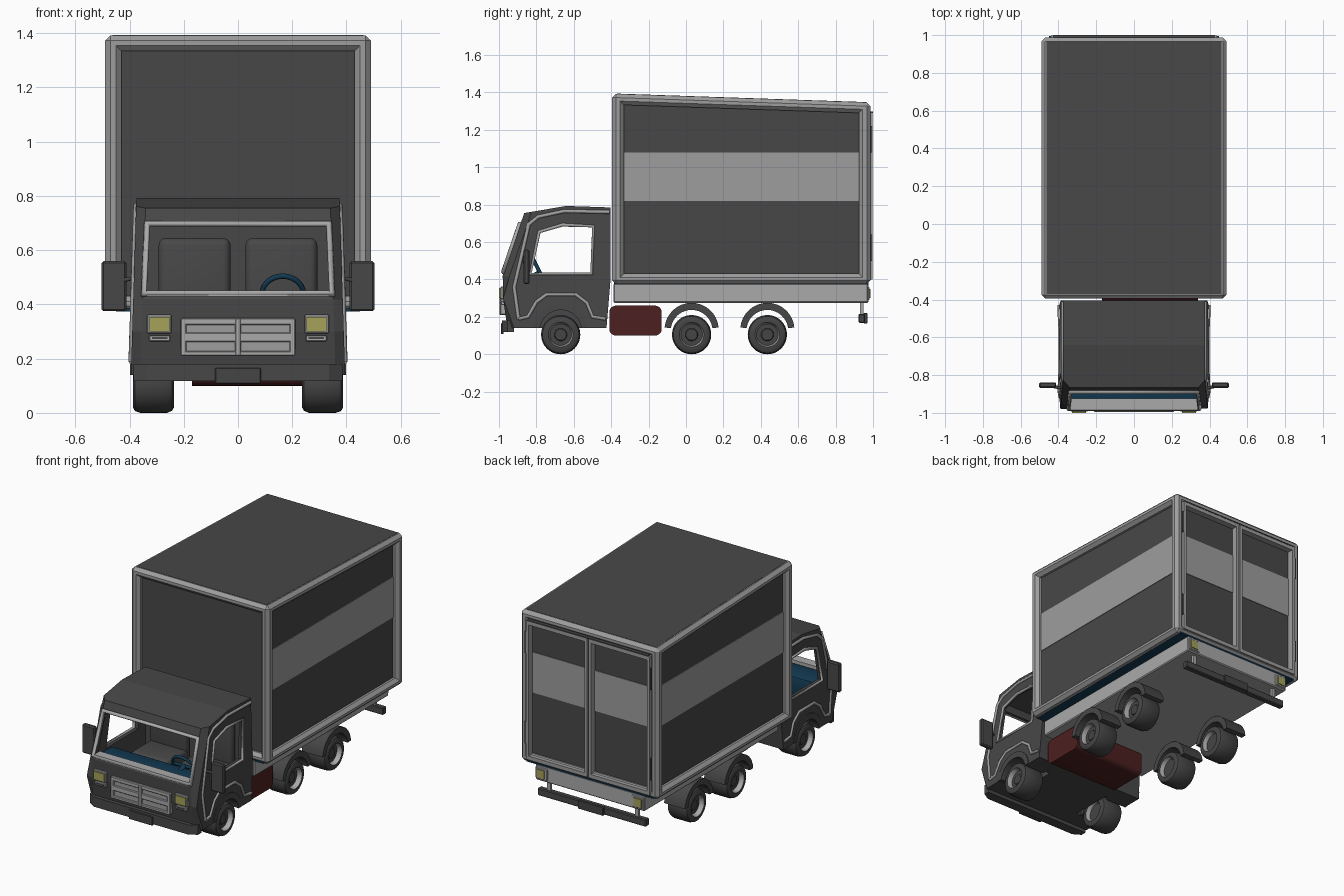
import bpy, bmesh, math
from mathutils import Vector

if "Cube" in bpy.data.objects:
    bpy.data.objects.remove(bpy.data.objects["Cube"])


def material(name, r, g, b):
    m = bpy.data.materials.new(name)
    m.diffuse_color = (r, g, b, 1)
    m.use_nodes = True
    m.node_tree.nodes["Principled BSDF"].inputs["Base Color"].default_value = m.diffuse_color
    return m


DARK = material("dark grey", .064, .064, .064)
TYRE = material("tyre grey", .058, .058, .058)
FRAME = material("frame grey", .34, .34, .34)
LIGHT = material("light grey", .40, .40, .40)
YELLOW = material("lamp yellow", .38, .36, .10)
RED = material("dark red", .074, .014, .014)
BLUE = material("dark blue", .006, .042, .085)


def finish(name, bm, mats, smooth=False):
    bmesh.ops.recalc_face_normals(bm, faces=bm.faces[:])
    me = bpy.data.meshes.new(name)
    bm.to_mesh(me)
    bm.free()
    for m in mats:
        me.materials.append(m)
    ob = bpy.data.objects.new(name, me)
    bpy.context.collection.objects.link(ob)
    if smooth:
        bpy.ops.object.select_all(action='DESELECT')
        ob.select_set(True)
        bpy.context.view_layer.objects.active = ob
        bpy.ops.object.shade_smooth_by_angle(angle=math.radians(35))
    return ob


def box(name, x, y, z, mat, bevel=0, seg=1, fn=None):
    bm = bmesh.new()
    bmesh.ops.create_cube(bm, size=1)
    for v in bm.verts:
        v.co = Vector([(a + b) / 2 + c * (b - a) for (a, b), c in zip((x, y, z), v.co)])
    if bevel:
        bmesh.ops.bevel(bm, geom=bm.edges[:], offset=bevel, segments=seg, profile=.5,
                        affect='EDGES', clamp_overlap=True)
    if fn:
        for v in bm.verts:
            fn(v.co)
    return finish(name, bm, [mat], seg > 1)


def pair(name, x, y, z, mat, **kw):
    box(name + "_right", x, y, z, mat, **kw)
    box(name + "_left", (-x[1], -x[0]), y, z, mat, **kw)


def prism(name, poly, a, b, mat, smooth=False, corner=0):
    # side-view outline (y, z) swept from x = a(z) to x = b(z); corner chamfers the front uprights
    bm = bmesh.new()
    r0 = [bm.verts.new((a(z), y, z)) for y, z in poly]
    r1 = [bm.verts.new((b(z), y, z)) for y, z in poly]
    bm.faces.new(r0)
    bm.faces.new(r1[::-1])
    for i in range(len(poly)):
        j = (i + 1) % len(poly)
        bm.faces.new((r0[i], r1[i], r1[j], r0[j]))
    if corner:
        edges = [e for e in bm.edges if all(v.co.y < -.86 for v in e.verts)
                 and e.verts[0].co.x * e.verts[1].co.x > 0]
        bmesh.ops.bevel(bm, geom=edges, offset=corner, segments=1, affect='EDGES')
    return finish(name, bm, [mat], smooth)


def tube(name, pts, r, mat, closed=False, res=1):
    cu = bpy.data.curves.new(name, 'CURVE')
    cu.dimensions = '3D'
    cu.bevel_depth, cu.bevel_resolution, cu.use_fill_caps = r, res, True
    sp = cu.splines.new('POLY')
    sp.points.add(len(pts) - 1)
    for p, co in zip(sp.points, pts):
        p.co = (*co, 1)
    sp.use_cyclic_u = closed
    tmp = bpy.data.objects.new(name + "_path", cu)
    bpy.context.collection.objects.link(tmp)
    me = bpy.data.meshes.new_from_object(tmp.evaluated_get(bpy.context.evaluated_depsgraph_get()))
    bpy.data.objects.remove(tmp)
    bm = bmesh.new()
    bm.from_mesh(me)
    return finish(name, bm, [mat])


def arc(y, z, r, a0, a1, n):
    return [(y + r * math.cos(math.radians(a0 + (a1 - a0) * i / n)),
             z + r * math.sin(math.radians(a0 + (a1 - a0) * i / n))) for i in range(n + 1)]


# cab shell: tapered outline, hollowed, with window openings and wheel arches
def half(z):
    return .395 - .031 * (z - .14)


def front_y(z):
    return -.98 + (z - .42) * .343


outline = [(-.425, .14), (-.405, .38), (-.405, .785), (-.64, .793), (-.865, .755), (-.98, .42), (-.978, .30), (-.955, .14)]
inside = [(-.43, .28), (-.43, .755), (-.64, .762), (-.845, .73), (-.95, .42), (-.948, .28)]
window = [(-.832, .43), (-.785, .655), (-.66, .692), (-.495, .685), (-.505, .43)]
cab = prism("cab_shell", outline, lambda z: -half(z), half, DARK, corner=.035)
cutters = [prism("cut_inside", inside, lambda z: -.355, lambda z: .355, DARK),
           prism("cut_window", window, lambda z: -.6, lambda z: .6, DARK),
           box("cut_windscreen", (-.335, .335), (-1.1, -.8), (.445, .69), DARK)]
for s in (1, -1):
    cutters.append(prism("cut_arch", arc(-.67, .11, .138, 0, 345, 23),
                         lambda z: s * .22, lambda z: s * .6, DARK))
for c in cutters:
    c.hide_render = True
    m = cab.modifiers.new("cut", 'BOOLEAN')
    m.operation, m.solver, m.object = 'DIFFERENCE', 'EXACT', c
cut_mesh = bpy.data.meshes.new_from_object(cab.evaluated_get(bpy.context.evaluated_depsgraph_get()))
cab.modifiers.clear()
cab.data = cut_mesh
for c in cutters:
    bpy.data.objects.remove(c)

# trims and mirrors on the cab
door_line = [(-.895, .19), (-.918, .36), (-.84, .695), (-.79, .735), (-.65, .765), (-.41, .76)]
arch_line = [(-.895, .19), (-.845, .20), (-.80, .28), (-.745, .32), (-.59, .32), (-.53, .275), (-.50, .20), (-.43, .19)]
for s, side in ((1, "right"), (-1, "left")):
    for nm, path, closed in (("door_trim", door_line, False), ("arch_trim", arch_line, False),
                             ("side_window_trim", window, True)):
        tube(f"{nm}_{side}", [(s * half(z), y, z) for y, z in path], .0105, FRAME, closed)
    tube(f"mirror_arm_{side}", [(s * .37, -.872, .50), (s * .42, -.862, .49), (s * .46, -.85, .48)], .008, DARK)
pair("mirror", (.412, .503), (-.868, -.838), (.375, .56), DARK, bevel=.007)
tube("windscreen_frame", [(x, front_y(z) - .002, z) for x, z in
                          ((-.347, .44), (.347, .44), (.335, .698), (-.335, .698))], .015, LIGHT, True)
box("windscreen_sill", (-.335, .335), (-.985, -.925), (.43, .452), LIGHT)

# cab interior
box("dashboard", (-.353, .353), (-.94, -.78), (.30, .428), BLUE, bevel=.015, seg=2)
pair("seat_back", (.027, .293), (-.49, -.432), (.30, .645), DARK, bevel=.028, seg=3)
pair("seat_cushion", (.027, .293), (-.68, -.45), (.285, .37), DARK, bevel=.025, seg=3)
centre, up = Vector((.165, -.78, .435)), Vector((0, -.45, .89))
ring = [centre + .078 * (Vector((1, 0, 0)) * math.cos(i * math.pi / 12) + up * math.sin(i * math.pi / 12))
        for i in range(24)]
tube("steering_wheel", ring, .010, BLUE, True)
for i in (0, 12, 18):
    tube("steering_spoke", [centre, ring[i]], .010, BLUE)
tube("steering_column", [centre, centre + Vector((0, -.09, -.045))], .018, BLUE)


# cab front: bumper with swept-back ends, plate, grille, lamps
def sweep(v):
    if abs(v.x) > .36:
        v.y += .03 if v.y < -.95 else 0


box("front_bumper", (-.335, .335), (-.985, -.92), (.118, .18), DARK)
pair("front_bumper_end", (.335, .385), (-.985, -.92), (.118, .18), DARK, fn=sweep)
box("front_plate", (-.085, .085), (-.99, -.975), (.108, .166), TYRE, bevel=.003)
box("grille_back", (-.205, .205), (-.984, -.95), (.215, .345), FRAME)
for z0, z1 in ((.21, .229), (.262, .296), (.324, .35)):
    box("grille_bar", (-.21, .21), (-.994, -.955), (z0, z1), LIGHT, bevel=.004)
box("grille_centre", (-.011, .011), (-.996, -.955), (.21, .35), LIGHT, bevel=.003)
pair("grille_side", (.190, .212), (-.994, -.955), (.212, .348), LIGHT, bevel=.004)
pair("headlight_frame", (.245, .335), (-.993, -.95), (.293, .362), LIGHT, bevel=.004)
pair("headlight", (.253, .327), (-1.0, -.991), (.301, .354), YELLOW)
pair("indicator", (.25, .328), (-.99, -.95), (.264, .286), LIGHT, bevel=.003)
pair("indicator_slot", (.26, .318), (-.992, -.988), (.272, .279), DARK)


# cargo box: recessed dark panels in a chamfered grey frame, roof falls towards the back
def slope(v):
    if v.z > 1.25:
        v.z -= (v.y + .395) * .034


X, Y0, Y1, Z0, Z1 = .49, -.395, .987, .375, 1.393
box("cargo_body", (-.456, .456), (-.363, .957), (.385, 1.38), DARK, fn=slope)
box("cargo_roof", (-.463, .463), (-.370, .965), (1.37, 1.3945), DARK, fn=slope)
for y in ((Y0, Y0 + .063), (Y1 - .063, Y1)):
    pair("cargo_post", (X - .06, X), y, (Z0, Z1), FRAME, bevel=.02, fn=slope)
    for z in ((Z0, Z0 + .056), (Z1 - .058, Z1)):
        box("cargo_cross_rail", (-X, X), y, z, FRAME, bevel=.02, fn=slope)
for z in ((Z0, Z0 + .056), (Z1 - .058, Z1)):
    pair("cargo_side_rail", (X - .06, X), (Y0, Y1), z, FRAME, bevel=.02, fn=slope)
pair("side_stripe", (.453, .460), (-.335, .93), (.82, 1.08), FRAME)
box("cargo_floor", (-.45, .45), (-.385, .975), (.374, .385), BLUE)

# rear doors
box("door_stripe", (-.43, .43), (.954, .961), (.82, 1.08), FRAME)
pair("rear_door_inner_edge", (.004, .022), (.95, .998), (.40, 1.33), FRAME, fn=slope)
pair("rear_door_outer_edge", (.42, .44), (.95, .998), (.40, 1.33), FRAME, fn=slope)
for z in (.40, 1.315):
    pair("rear_door_end", (.004, .44), (.95, .998), (z, z + .025), FRAME, fn=slope)
box("rear_door_cap", (-.43, .43), (.98, 1.0), (1.338, 1.346), DARK, fn=slope)
for z in (.50, 1.08):
    pair("rear_hinge", (.438, .450), (.98, .996), (z, z + .14), DARK)

# chassis, tank, rear bumper and tail lamps
box("chassis", (-.388, .388), (-.388, .975), (.275, .378), LIGHT, bevel=.006)
tank = arc(-.165, .225, .035, 0, 90, 5) + arc(-.375, .225, .035, 90, 180, 5) \
    + arc(-.375, .135, .035, 180, 270, 5) + arc(-.165, .135, .035, 270, 360, 5)
prism("fuel_tank", tank, lambda z: -.17, lambda z: .34, RED, True)
box("rear_bumper", (-.385, .385), (.922, .958), (.168, .215), DARK, bevel=.005)
box("rear_plate", (-.09, .09), (.95, .97), (.165, .22), TYRE, bevel=.003)
pair("rear_bumper_post", (.30, .325), (.93, .948), (.205, .28), LIGHT)
pair("tail_lamp_frame", (.30, .385), (.965, .98), (.288, .362), LIGHT, bevel=.004)
pair("tail_lamp", (.318, .372), (.978, .986), (.30, .35), YELLOW)

# wheels: turned profile (x, radius) with a light rim wall, and fenders
profile = [(.262, 0), (.262, .058), (.236, .066), (.236, .085), (.243, .097), (.262, .105), (.36, .105),
           (.38, .098), (.388, .085), (.388, .066), (.358, .058), (.358, .034), (.364, .03), (.364, 0)]


def wheel(name, s, y):
    bm = bmesh.new()
    n = 32
    rings = [[bm.verts.new((s * x, y + r * math.cos(i * math.tau / n), .105 + r * math.sin(i * math.tau / n)))
              for i in range(n)] for x, r in profile]
    for k in range(len(rings) - 1):
        for i in range(n):
            j = (i + 1) % n
            f = bm.faces.new((rings[k][i], rings[k][j], rings[k + 1][j], rings[k + 1][i]))
            f.material_index = 1 if k in (1, 9) else 0
    bmesh.ops.remove_doubles(bm, verts=bm.verts[:], dist=1e-5)
    finish(name, bm, [TYRE, LIGHT], True)


for s, side in ((1, "right"), (-1, "left")):
    for y, pos in ((-.67, "front"), (.03, "middle"), (.435, "rear")):
        wheel(f"{pos}_wheel_{side}", s, y)
        ring = arc(y, .13, .145, 5, 175, 16) + arc(y, .125, .112, 172, 8, 16)
        prism(f"{pos}_fender_{side}", ring, lambda z: s * .25, lambda z: s * .398, DARK, True)
